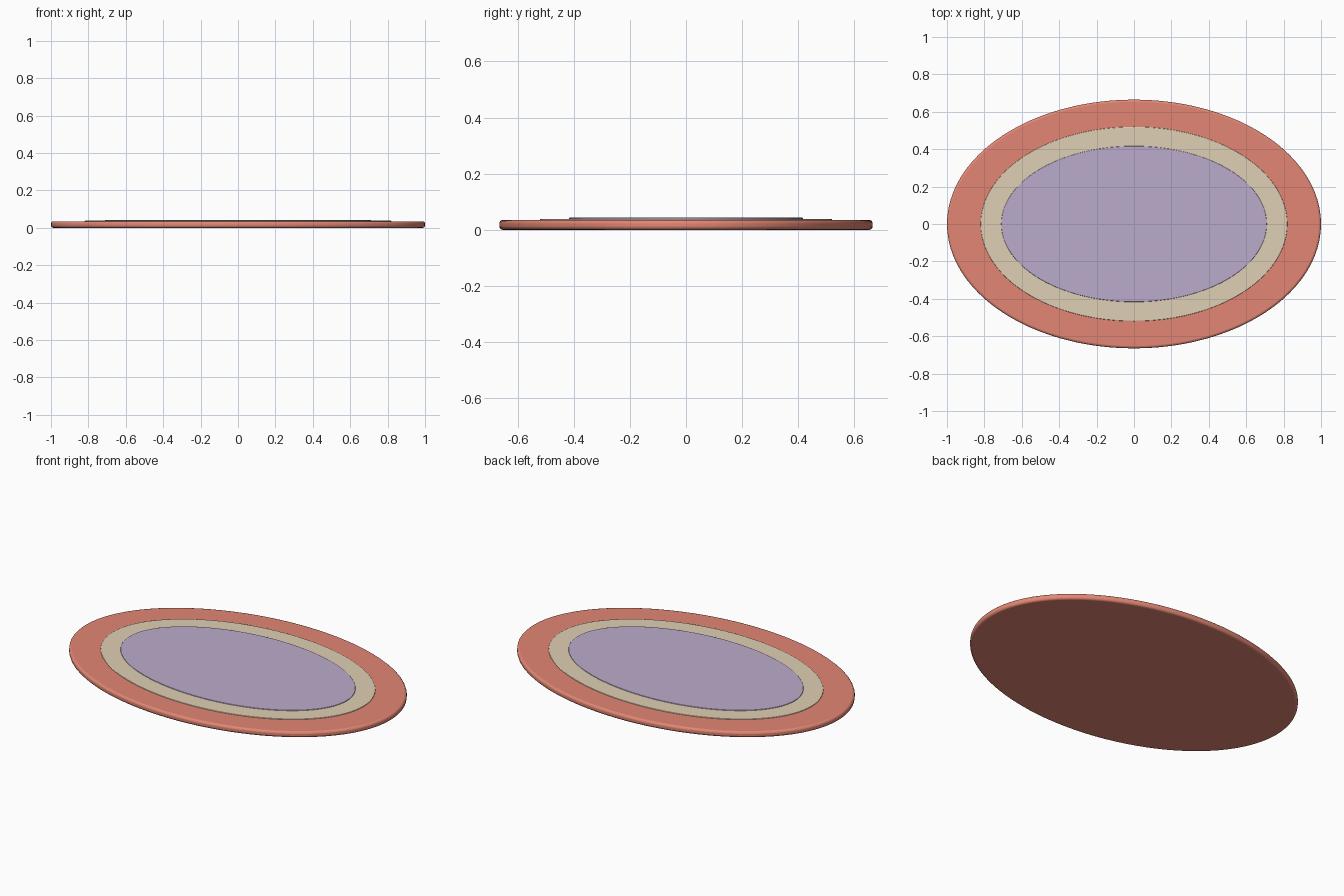
import bpy, bmesh, math
from math import cos, sin, pi

if "Cube" in bpy.data.objects:
    bpy.data.objects.remove(bpy.data.objects["Cube"])


def material(name, rgb):
    m = bpy.data.materials.new(name)
    m.diffuse_color = (*rgb, 1)
    m.use_nodes = True
    m.node_tree.nodes["Principled BSDF"].inputs["Base Color"].default_value = m.diffuse_color
    return m


def oval_slab(name, rx, ry, z0, z1, radius, mat, sides=96):
    """Flat oval disc with rounded top and bottom rims."""
    bm = bmesh.new()
    ring = [bm.verts.new((rx * cos(2 * pi * i / sides), ry * sin(2 * pi * i / sides), z0))
            for i in range(sides)]
    base = bm.faces.new(ring)
    top = bmesh.ops.extrude_face_region(bm, geom=[base], use_keep_orig=True)
    verts = [v for v in top["geom"] if isinstance(v, bmesh.types.BMVert)]
    bmesh.ops.translate(bm, verts=verts, vec=(0, 0, z1 - z0))
    bmesh.ops.recalc_face_normals(bm, faces=bm.faces)
    me = bpy.data.meshes.new(name)
    bm.to_mesh(me)
    bm.free()
    me.materials.append(mat)
    ob = bpy.data.objects.new(name, me)
    bpy.context.collection.objects.link(ob)
    bev = ob.modifiers.new("rounded_rim", "BEVEL")
    bev.width = radius
    bev.segments = 3
    bev.limit_method = 'ANGLE'
    bev.angle_limit = math.radians(40)
    bpy.ops.object.select_all(action='DESELECT')
    ob.select_set(True)
    bpy.context.view_layer.objects.active = ob
    bpy.ops.object.shade_smooth_by_angle(angle=math.radians(40))
    return ob


coral = material("coral", (0.76, 0.24, 0.175))
cream = material("cream", (0.74, 0.63, 0.46))
lavender = material("lavender", (0.50, 0.41, 0.60))

# Three stacked ovals: border, inner band, centre field
oval_slab("rug_border", 1.0, 0.665, 0.0, 0.035, 0.012, coral)
oval_slab("rug_band", 0.82, 0.52, 0.001, 0.039, 0.003, cream)
oval_slab("rug_centre", 0.71, 0.417, 0.002, 0.043, 0.003, lavender)
